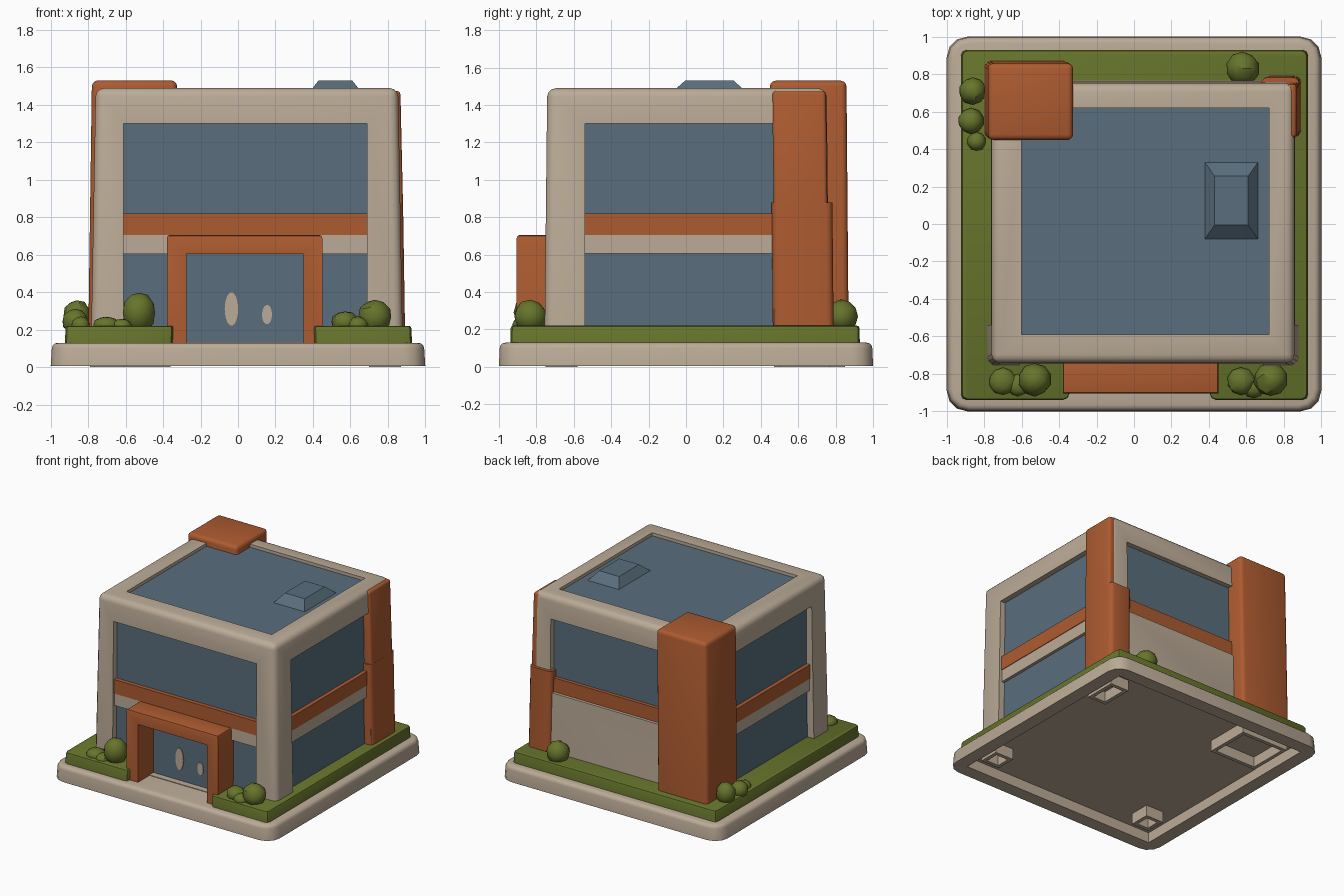
import bpy, bmesh, math, random
from mathutils import Vector

if "Cube" in bpy.data.objects:
    bpy.data.objects.remove(bpy.data.objects["Cube"])
random.seed(4)

def material(name, rgb):
    m = bpy.data.materials.new(name)
    m.diffuse_color = (*rgb, 1)
    m.use_nodes = True
    m.node_tree.nodes["Principled BSDF"].inputs["Base Color"].default_value = m.diffuse_color
    return m

BEIGE = material("beige", (0.50, 0.41, 0.31))
BLUE = material("glass blue", (0.10, 0.155, 0.205))
ORANGE = material("burnt orange", (0.42, 0.105, 0.03))
GREEN = material("leaf green", (0.135, 0.175, 0.025))

def finish(name, bm, mat, angle=35):
    bmesh.ops.recalc_face_normals(bm, faces=bm.faces[:])
    me = bpy.data.meshes.new(name)
    bm.to_mesh(me)
    bm.free()
    me.materials.append(mat)
    ob = bpy.data.objects.new(name, me)
    bpy.context.collection.objects.link(ob)
    bpy.ops.object.select_all(action='DESELECT')
    ob.select_set(True)
    bpy.context.view_layer.objects.active = ob
    bpy.ops.object.shade_smooth_by_angle(angle=math.radians(angle))
    return ob

def prism(name, pts, z0, z1, mat, taper=0, corner=0, edge=0, seg=3):
    """Extruded outline; the top is drawn in by taper, sides and rim rounded."""
    bm = bmesh.new()
    f = bm.faces.new([bm.verts.new((x, y, z0)) for x, y in pts])
    top = bmesh.ops.extrude_face_region(bm, geom=[f])["geom"]
    for v in (g for g in top if isinstance(g, bmesh.types.BMVert)):
        v.co.z = z1
        v.co.x -= math.copysign(taper, v.co.x)
        v.co.y -= math.copysign(taper, v.co.y) * 0.6
    up = [e for e in bm.edges if abs(e.verts[0].co.z - e.verts[1].co.z) > 0.01]
    rim = [e for e in bm.edges if all(abs(v.co.z - z1) < 1e-4 for v in e.verts)]
    if corner and corner == edge:
        bmesh.ops.bevel(bm, geom=up + rim, offset=corner, segments=seg, profile=0.5, affect='EDGES')
    else:
        if corner:
            bmesh.ops.bevel(bm, geom=up, offset=corner, segments=seg, profile=0.5, affect='EDGES')
        if edge:
            rim = [e for e in bm.edges if all(abs(v.co.z - z1) < 1e-4 for v in e.verts)]
            bmesh.ops.bevel(bm, geom=rim, offset=edge, segments=seg, profile=0.5, affect='EDGES')
    return finish(name, bm, mat)

def box(name, x, y, z, mat, **kw):
    pts = [(x[0], y[0]), (x[1], y[0]), (x[1], y[1]), (x[0], y[1])]
    return prism(name, pts, z[0], z[1], mat, **kw)

def carve(ob, *cuts):
    for x, y, z in cuts:
        c = box("cutter", x, y, z, ob.data.materials[0])
        c.hide_render = True
        mod = ob.modifiers.new("cut", 'BOOLEAN')
        mod.operation, mod.solver, mod.object = 'DIFFERENCE', 'EXACT', c
        bpy.ops.object.select_all(action='DESELECT')
        ob.select_set(True)
        bpy.context.view_layer.objects.active = ob
        bpy.ops.object.modifier_apply(modifier=mod.name)
        bpy.data.objects.remove(c)
    bpy.ops.object.shade_smooth_by_angle(angle=math.radians(35))

# Base slab, hollow underneath
slab = box("base_slab", (-1, 1), (-1, 1), (0.005, 0.13), BEIGE, taper=0.008, corner=0.11, edge=0.03)
carve(slab, ((-0.89, 0.89), (-0.89, 0.89), (-0.1, 0.09)))

# Hollow footings below the four corners
for name, x, y in (("footing_front_left", (-0.77, -0.61), (-0.75, -0.58)),
                   ("footing_front_right", (0.70, 0.87), (-0.75, -0.58)),
                   ("footing_back_right", (0.70, 0.87), (0.50, 0.77)),
                   ("footing_back_left", (-0.79, -0.36), (0.47, 0.85))):
    foot = box(name, x, y, (0.0, 0.10), BEIGE)
    carve(foot, ((x[0] + .03, x[1] - .03), (y[0] + .03, y[1] - .03), (-0.1, 0.085)))

# Lawn around the building, open at the entrance
prism("lawn", [(-0.35, -0.94), (-0.35, -0.66), (0.41, -0.66), (0.41, -0.94), (0.93, -0.94),
               (0.93, 0.93), (-0.925, 0.93), (-0.925, -0.94)],
      0.11, 0.22, GREEN, taper=0.005, corner=0.03, edge=0.012, seg=2)

# Building frame with window openings and roof recess
body = box("building_frame", (-0.785, 0.88), (-0.757, 0.767), (0.11, 1.49), BEIGE,
           taper=0.025, corner=0.045, edge=0.045)
carve(body,
      ((-0.61, 0.69), (-1, -0.69), (0.19, 1.30)),     # front
      ((-0.28, 0.35), (-1, -0.68), (0.135, 0.60)),    # entrance
      ((0.80, 1.0), (-0.54, 0.47), (0.19, 1.30)),     # right
      ((-1.0, -0.70), (-0.54, 0.47), (0.19, 1.30)),   # left
      ((-0.40, 0.70), (0.70, 1.0), (0.70, 1.30)),     # back
      ((-0.60, 0.72), (-0.59, 0.62), (1.44, 1.6)))    # roof

# Glass core shows in every opening
box("glass_core", (-0.725, 0.825), (-0.705, 0.72), (0.125, 1.40), BLUE, taper=0.012)
box("roof_glass", (-0.61, 0.73), (-0.60, 0.63), (1.42, 1.465), BLUE)
# Storey band and the lintel under it
box("storey_band", (-0.75, 0.85), (-0.735, 0.745), (0.705, 0.82), ORANGE)
box("lintel", (-0.745, 0.845), (-0.73, 0.73), (0.605, 0.706), BEIGE)

# Roof hatch
bm = bmesh.new()
bmesh.ops.create_cube(bm, size=1)
for v in bm.verts:
    k = 0.62 if v.co.z > 0 else 1
    v.co = Vector((0.52 + v.co.x * 0.29 * k, 0.125 + v.co.y * 0.42 * k, 1.495 + v.co.z * 0.07))
finish("roof_hatch", bm, BLUE)

# Back-left tower and back-right corner cladding
box("tower", (-0.80, -0.345), (0.46, 0.87), (0.11, 1.53), ORANGE, taper=0.02, corner=0.03, edge=0.03)
box("corner_post", (0.69, 0.893), (0.465, 0.79), (0.11, 0.88), ORANGE, taper=0.012, corner=0.035)
box("corner_cladding", (0.81, 0.881), (0.469, 0.756), (0.86, 1.475), ORANGE, taper=0.014, corner=0.02, edge=0.02)

# Entrance portal
portal = box("entrance_portal", (-0.38, 0.45), (-0.905, -0.70), (0.13, 0.705), ORANGE, edge=0.015, seg=2)
carve(portal, ((-0.275, 0.35), (-1, -0.5), (0, 0.605)))

# Oval door handles
for side, x, z, rx, rz in (("left", -0.035, 0.31, 0.036, 0.09), ("right", 0.155, 0.28, 0.027, 0.052)):
    bm = bmesh.new()
    f = bm.faces.new([bm.verts.new((x + rx * math.cos(a), -0.702, z + rz * math.sin(a)))
                      for a in (i * math.tau / 14 for i in range(14))])
    r = bmesh.ops.extrude_face_region(bm, geom=[f])["geom"]
    bmesh.ops.translate(bm, vec=(0, -0.009, 0), verts=[g for g in r if isinstance(g, bmesh.types.BMVert)])
    finish("door_handle_" + side, bm, BEIGE)

# Bushes: x, y, radius, top height
BUSHES = [(-0.53, -0.83, 0.09, 0.40), (-0.70, -0.84, 0.075, 0.27), (-0.62, -0.86, 0.06, 0.26),
          (0.73, -0.83, 0.09, 0.36), (0.57, -0.84, 0.075, 0.30), (0.64, -0.87, 0.06, 0.27),
          (-0.86, 0.71, 0.075, 0.36), (-0.87, 0.55, 0.07, 0.31), (-0.84, 0.44, 0.05, 0.27),
          (0.58, 0.83, 0.09, 0.36)]
for i, (x, y, r, top) in enumerate(BUSHES):
    bm = bmesh.new()
    bmesh.ops.create_icosphere(bm, subdivisions=2, radius=1)
    h = (top - 0.18) / 2
    for v in bm.verts:
        v.co *= random.uniform(0.95, 1.03)
        v.co = Vector((x + v.co.x * r, y + v.co.y * r, 0.18 + h + v.co.z * h))
    finish(f"bush_{i + 1}", bm, GREEN, 30)
